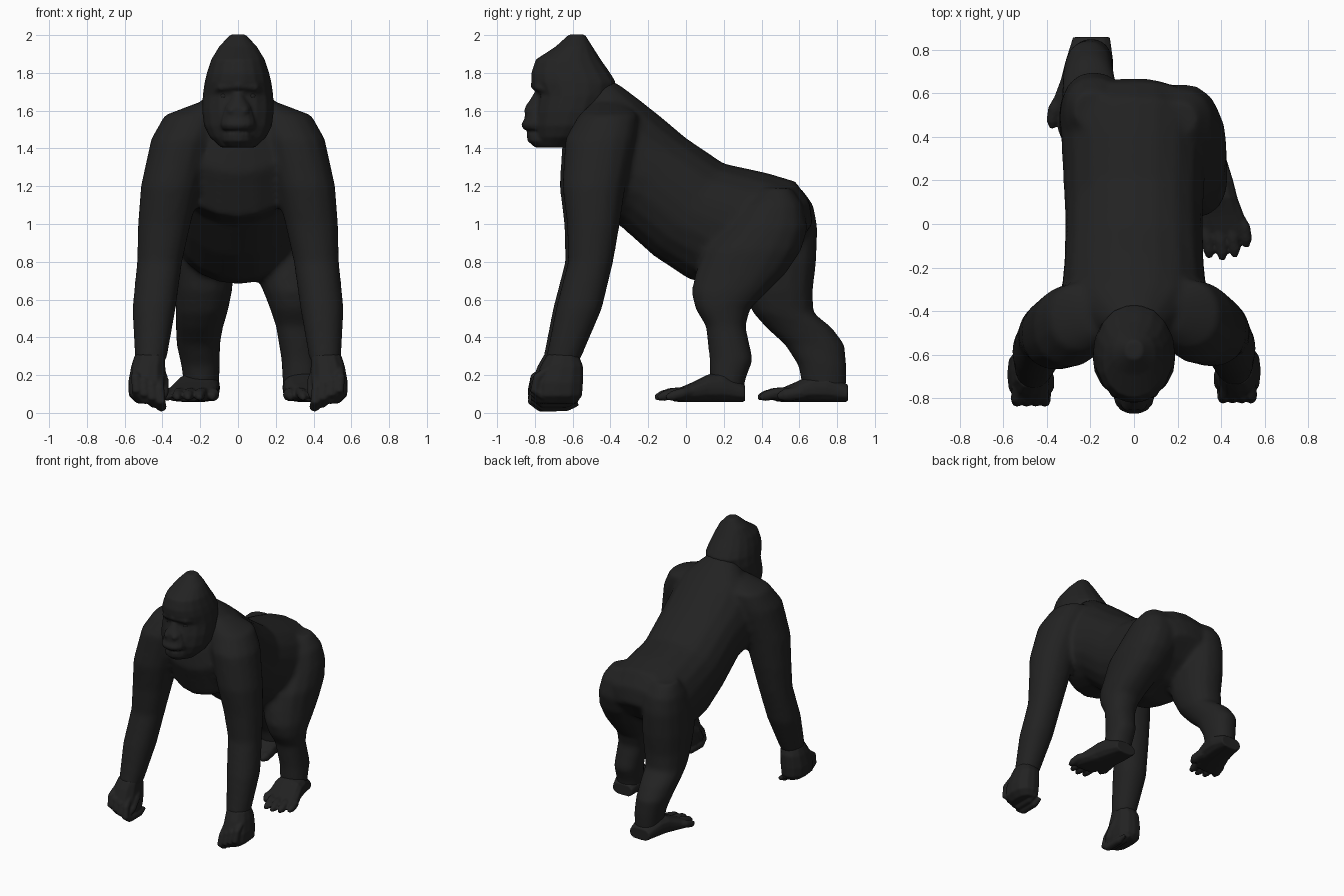
import bpy, bmesh, math
from mathutils import Vector

fur = bpy.data.materials.new("charcoal black")
fur.diffuse_color = (0.016, 0.016, 0.016, 1)


def add(name, bm):
    me = bpy.data.meshes.new(name)
    bm.to_mesh(me)
    bm.free()
    me.materials.append(fur)
    ob = bpy.data.objects.new(name, me)
    bpy.context.collection.objects.link(ob)
    return ob


def loft(name, rings, n=14, p=2.2, p2=None):
    """Skin closed superellipse rings (centre, half axis u, half axis v)."""
    bm = bmesh.new()
    loops = []
    for c, u, v in rings:
        loop = []
        for i in range(n):
            a = 2 * math.pi * i / n
            ca, sa = math.cos(a), math.sin(a)
            e = p2 if p2 and sa < 0 else p
            k = (abs(ca) ** e + abs(sa) ** e) ** (-1 / e)
            loop.append(bm.verts.new(c + u * ca * k + v * sa * k))
        loops.append(loop)
    for a, b in zip(loops, loops[1:]):
        for i in range(n):
            j = (i + 1) % n
            bm.faces.new((a[i], a[j], b[j], b[i]))
    bm.faces.new(loops[0])
    bm.faces.new(loops[-1])
    bmesh.ops.recalc_face_normals(bm, faces=bm.faces)
    for f in bm.faces:
        f.smooth = True
    return add(name, bm)


def level(z, x0, x1, y0, y1):
    """Horizontal ring from its bounds."""
    return (Vector(((x0 + x1) / 2, (y0 + y1) / 2, z)),
            Vector(((x1 - x0) / 2, 0, 0)), Vector((0, (y1 - y0) / 2, 0)))


def upright(y, x0, x1, z0, z1):
    """Vertical ring across the y axis."""
    return (Vector(((x0 + x1) / 2, y, (z0 + z1) / 2)),
            Vector(((x1 - x0) / 2, 0, 0)), Vector((0, 0, (z1 - z0) / 2)))


def tube(name, pts, radii, ref=(1, 0, 0), n=8):
    """Tapered tube along a short path."""
    pts = [Vector(q) for q in pts]
    rings = []
    for i, q in enumerate(pts):
        d = (pts[min(i + 1, len(pts) - 1)] - pts[max(i - 1, 0)]).normalized()
        v = d.cross(Vector(ref)).normalized()
        rings.append((q, v.cross(d) * radii[i], v * radii[i]))
    return loft(name, rings, n, 2)


def mirrored(ob, dx=0, dy=0):
    """Copy to the other side of x = 0 with a shift for the walking pose."""
    new = ob.copy()
    new.data = ob.data.copy()
    new.name = ob.name + "_left"
    for v in new.data.vertices:
        v.co = (dx - v.co.x, v.co.y + dy, v.co.z)
    new.data.flip_normals()
    bpy.context.collection.objects.link(new)
    return new


def blend(name, parts, voxel, rounds):
    """Fuse overlapping parts into one soft skin."""
    bm = bmesh.new()
    for ob in parts:
        bm.from_mesh(ob.data)
        bpy.data.objects.remove(ob)
    ob = add(name, bm)
    m = ob.modifiers.new("fuse", 'REMESH')
    m.mode, m.voxel_size, m.use_smooth_shade = 'VOXEL', voxel, True
    m = ob.modifiers.new("soften", 'SMOOTH')
    m.factor, m.iterations = 0.5, rounds
    return ob


# torso: back point (y, z), belly point (y, z), half width
torso = [
    (-.42, 1.77, -.60, 1.50, .15), (-.35, 1.735, -.63, 1.41, .21),
    (-.25, 1.66, -.64, 1.27, .31), (-.13, 1.565, -.55, 1.035, .335),
    (0, 1.455, -.36, 1.00, .32), (.20, 1.32, -.17, .83, .315),
    (.43, 1.27, .02, .705, .325), (.58, 1.225, .18, .68, .335),
    (.655, 1.12, .40, .74, .30), (.67, 1.0, .55, .84, .17)]
trunk = loft("trunk", [(Vector((0, (a + c) / 2, (b + d) / 2)), Vector((w, 0, 0)),
                        Vector((0, (a - c) / 2, (b - d) / 2)))
                       for a, b, c, d, w in torso], 20, 2.3, 2.0)

# arms
arm = loft("arm", [level(*r) for r in [
    (1.64, .06, .22, -.50, -.32), (1.575, .08, .39, -.57, -.25),
    (1.45, .13, .46, -.64, -.265), (1.20, .20, .515, -.655, -.32),
    (1.0, .25, .53, -.63, -.35), (.80, .295, .535, -.625, -.385),
    (.55, .33, .56, -.69, -.445), (.27, .38, .545, -.745, -.565)]], 16)
arm_left = mirrored(arm, 0, -.015)

# forward right leg and trailing left leg
leg = loft("leg_right", [level(*r) for r in [
    (1.19, .10, .29, .40, .56), (1.10, .06, .36, .30, .62),
    (.98, .03, .40, .20, .645), (.86, .04, .425, .09, .61),
    (.74, .09, .425, .05, .53), (.64, .135, .43, .028, .43),
    (.55, .17, .425, .05, .34), (.46, .20, .415, .105, .315),
    (.28, .23, .425, .125, .355), (.18, .235, .43, .125, .315),
    (.07, .25, .42, .13, .30)]], 16, 2.3)
leg_left = loft("leg_left", [level(*r) for r in [
    (1.19, -.28, -.10, .44, .61), (1.10, -.32, -.05, .36, .675),
    (.98, -.34, -.03, .28, .697), (.80, -.345, -.02, .265, .69),
    (.65, -.335, -.03, .295, .672), (.53, -.33, -.055, .355, .675),
    (.45, -.33, -.08, .425, .775), (.36, -.325, -.095, .525, .84),
    (.25, -.30, -.095, .595, .85), (.17, -.29, -.10, .61, .85),
    (.07, -.28, -.11, .64, .84)]], 16, 2.3)
blend("body", [trunk, arm, arm_left, leg, leg_left], .017, 8)

# head with tall crest
head = loft("skull", [level(z, -w, w, a, b) for z, w, a, b in [
    (1.405, .09, -.78, -.60), (1.46, .15, -.795, -.52), (1.52, .18, -.805, -.46),
    (1.60, .19, -.80, -.42), (1.68, .187, -.785, -.39), (1.75, .177, -.82, -.37),
    (1.80, .165, -.82, -.40), (1.87, .142, -.797, -.45), (1.94, .10, -.69, -.495),
    (2.003, .04, -.62, -.535)]], 18)

# muzzle, lips, jaw
muzzle = loft("upper_muzzle", [level(z, -w, w, a, -.70) for z, w, a in [
    (1.50, .085, -.86), (1.525, .095, -.875), (1.56, .09, -.855),
    (1.62, .07, -.853), (1.66, .045, -.825), (1.71, .025, -.795)]], 14)
jaw = loft("lower_jaw", [level(z, -w, w, a, -.66) for z, w, a in [
    (1.405, .06, -.80), (1.44, .085, -.84), (1.478, .08, -.845)]], 14)

# brow, nose and eyes
brow = tube("brow_ridge", [(-.14, -.70, 1.70), (-.09, -.775, 1.725), (0, -.80, 1.735),
                           (.09, -.775, 1.725), (.14, -.70, 1.70)],
            [.012, .024, .025, .024, .012], (0, 0, 1))
face = [head, muzzle, jaw, brow]
for s, side in ((1, "right"), (-1, "left")):
    face.append(tube("nostril", [(s * .035, -.79, 1.60), (s * .035, -.835, 1.60),
                                 (s * .03, -.855, 1.597)], [.03, .026, .012]))
    tube("eye_" + side, [(s * .075, -.73, 1.68), (s * .075, -.765, 1.68),
                         (s * .075, -.774, 1.68)], [.022, .02, .008])
blend("head", face, .009, 4)

# knuckle-walking hands
hand = [loft("palm", [level(*r) for r in [
    (.31, .385, .545, -.735, -.57), (.25, .385, .565, -.77, -.545),
    (.16, .38, .582, -.805, -.545), (.09, .385, .578, -.81, -.55),
    (.05, .395, .535, -.79, -.58)]], 12, 2.6)]
for i in range(4):
    x, z = .415 + .042 * i, .02 * i
    hand.append(tube("finger", [
        (x, -.73, .20 + z / 2), (x, -.785, .13 + z), (x - .005, -.80, .06 + z),
        (x - .01, -.76, .034 + z), (x - .01, -.63, .034 + z),
        (x - .01, -.57, .05 + z)], [.02, .026, .027, .028, .027, .014]))
hand.append(tube("thumb", [(.41, -.63, .24), (.395, -.69, .17), (.392, -.74, .10),
                           (.397, -.76, .07)], [.02, .03, .025, .012]))
mirrored(blend("hand", hand, .008, 4), 0, -.015)

# feet, toes pointing forward and outward
foot = [loft("sole", [upright(*r) for r in [
    (.312, .25, .42, .058, .15), (.20, .235, .455, .058, .21),
    (.12, .24, .475, .058, .205), (.04, .25, .505, .058, .165),
    (-.03, .29, .525, .058, .135), (-.07, .32, .515, .06, .115)]], 14, 2.8)]
for x, y in [(.345, -.155), (.405, -.165), (.462, -.15), (.515, -.105)]:
    foot.append(tube("toe", [(x - .03, .02, .11), (x - .01, y + .09, .105),
                             (x, y + .035, .09), (x, y, .08)],
                     [.028, .03, .028, .014]))
foot.append(tube("big_toe", [(.31, .13, .11), (.278, .05, .105), (.272, -.02, .095),
                             (.278, -.06, .085)], [.04, .038, .035, .016]))
mirrored(blend("foot", foot, .008, 3), .14, .545)
